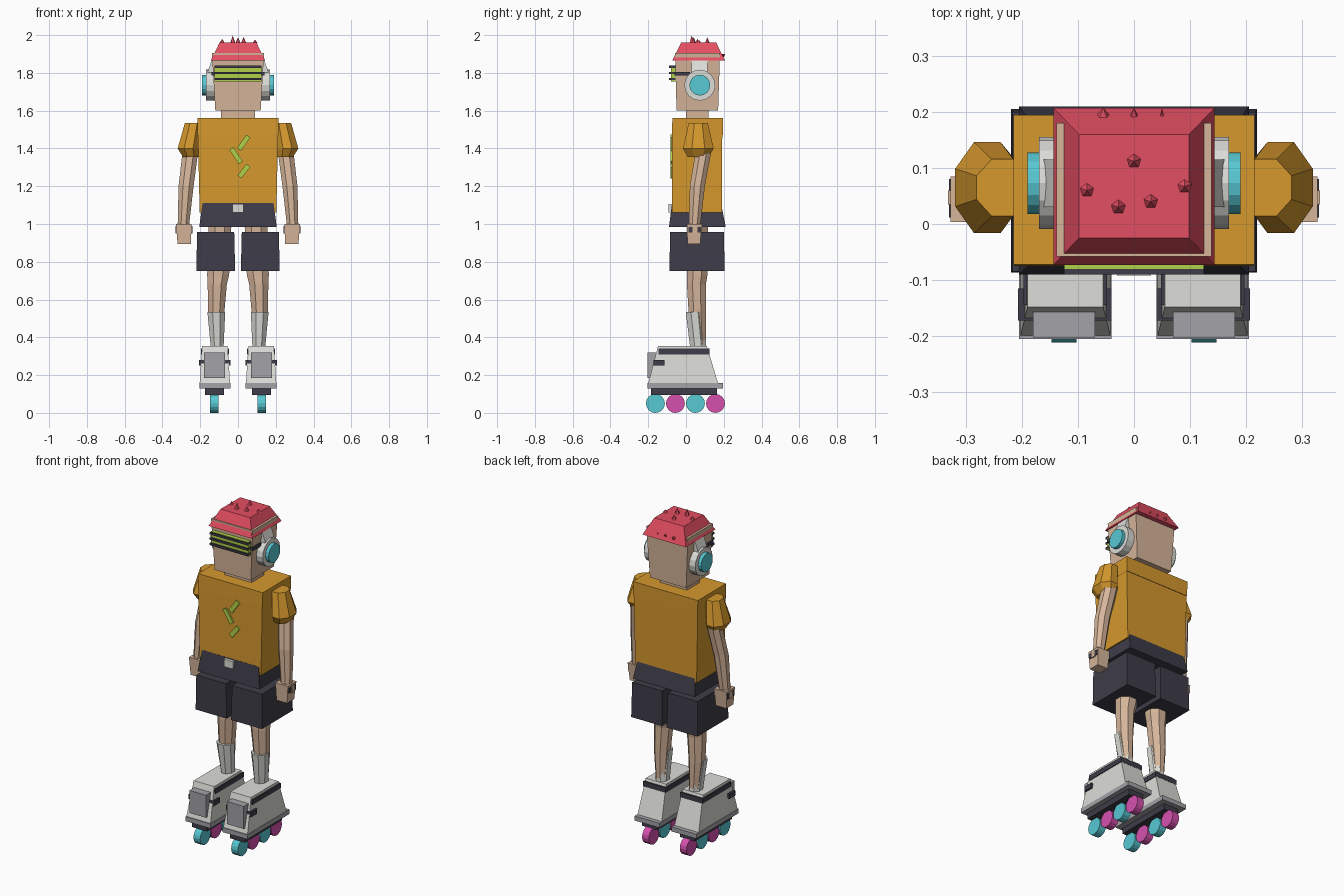
import bpy, bmesh, math
from mathutils import Vector, Matrix

if "Cube" in bpy.data.objects:
    bpy.data.objects.remove(bpy.data.objects["Cube"], do_unlink=True)


def material(name, red, green, blue):
    mat = bpy.data.materials.new(name)
    linear = [((c / 255 + 0.055) / 1.055) ** 2.4 for c in (red, green, blue)] + [1]
    mat.use_nodes = True
    mat.diffuse_color = linear
    mat.node_tree.nodes["Principled BSDF"].inputs["Base Color"].default_value = linear
    return mat


skin = material("skin", 214, 181, 154)
orange = material("shirt orange", 213, 152, 45)
charcoal = material("charcoal", 62, 60, 72)
white = material("off white", 220, 220, 215)
grey = material("mid grey", 163, 163, 168)
red = material("cap red", 228, 78, 98)
lime = material("lime", 176, 208, 72)
teal = material("teal", 87, 200, 212)
magenta = material("magenta", 214, 80, 175)


def finish(bm, name, mat):
    bmesh.ops.recalc_face_normals(bm, faces=bm.faces)
    mesh = bpy.data.meshes.new(name)
    bm.to_mesh(mesh)
    bm.free()
    mesh.materials.append(mat)
    obj = bpy.data.objects.new(name, mesh)
    bpy.context.collection.objects.link(obj)
    return obj


def loft(name, mat, loops):
    """Skin a closed solid through matching loops of points."""
    bm = bmesh.new()
    rows = [[bm.verts.new(p) for p in loop] for loop in loops]
    n = len(rows[0])
    for low, high in zip(rows, rows[1:]):
        for i in range(n):
            j = (i + 1) % n
            bm.faces.new((low[i], low[j], high[j], high[i]))
    bm.faces.new(rows[0])
    bm.faces.new(rows[-1])
    return finish(bm, name, mat)


def block(name, mat, z, x, y, top_x=None, top_y=None, side=1):
    """Box from ranges; the top may have its own x and y ranges."""
    def rectangle(xs, ys, height):
        return [(side * a, b, height) for a, b in
                ((xs[0], ys[0]), (xs[1], ys[0]), (xs[1], ys[1]), (xs[0], ys[1]))]
    return loft(name, mat, [rectangle(x, y, z[0]), rectangle(top_x or x, top_y or y, z[1])])


def limb(name, mat, rings, side, sides=8):
    """Faceted tube; each ring is x, y, z, x radius, y radius."""
    angles = [math.tau * (i + 0.5) / sides for i in range(sides)]
    return loft(name, mat, [[(side * (x + rx * math.cos(a)), y + ry * math.sin(a), z)
                             for a in angles] for x, y, z, rx, ry in rings])


def disc(name, mat, x, y, z, radius, width):
    """Cylinder lying along the x axis."""
    bm = bmesh.new()
    bmesh.ops.create_cone(bm, cap_ends=True, segments=16, radius1=radius, radius2=radius,
                          depth=width, matrix=Matrix.Translation((x, y, z))
                          @ Matrix.Rotation(math.pi / 2, 4, "Y"))
    return finish(bm, name, mat)


def spike(name, x, y, z, radius, height, tilt=0):
    bm = bmesh.new()
    bmesh.ops.create_cone(bm, cap_ends=True, segments=5, radius1=radius, radius2=0,
                          depth=height, matrix=Matrix.Translation((x, y, z))
                          @ Matrix.Rotation(tilt, 4, "X")
                          @ Matrix.Translation((0, 0, height / 2)))
    return finish(bm, name, red)


def both(half):
    return (-half, half)


# Head and neck
block("neck", skin, (1.53, 1.62), both(.09), (0, .12))
block("head", skin, (1.6, 1.905), both(.12), (-.05, .17), both(.138), (-.058, .18))

# Cap with spikes
block("cap", red, (1.865, 1.96), both(.144), (-.073, .207), both(.098), (-.025, .16))
for i, (x, y, height) in enumerate([(0, .112, .03), (-.084, .06, .022), (-.028, .03, .04),
                                    (.03, .04, .032), (.09, .067, .018)]):
    spike(f"cap_spike_{i}", x, y, 1.958, .014, height)
for i, (x, radius) in enumerate([(-.055, .014), (0, .009), (.05, .004)]):
    spike(f"back_spike_{i}", x, .19, 1.89, radius, .02, -1.1)

# Visor with dark bars
block("visor", lime, (1.755, 1.84), both(.124), (-.08, -.05))
for i, z in enumerate((1.768, 1.8, 1.832)):
    block(f"visor_bar_{i}", charcoal, (z - .006, z + .006), both(.125), (-.09, -.05))

# Shirt, buckle and zigzag emblem
block("shirt_body", orange, (1.06, 1.47), both(.203), (-.073, .19), both(.212), (-.073, .192))
block("shirt_shoulders", orange, (1.47, 1.56), both(.213), (-.075, .195), both(.215), (-.072, .195))
block("buckle", white, (1.06, 1.105), both(.03), (-.092, -.07))
zigzag = [((.005, 1.395), (.055, 1.465)), ((-.035, 1.4), (.015, 1.325)), ((.008, 1.25), (.055, 1.31))]
for i, (start, end) in enumerate(zigzag):
    a, b = Vector(start), Vector(end)
    across = (b - a).orthogonal().normalized() * .013
    outline = [a + across, b + across, b - across, a - across]
    loft(f"emblem_bar_{i}", lime, [[(p.x, y, p.y) for p in outline] for y in (-.082, -.07)])

# Shorts waist
block("shorts_waist", charcoal, (.985, 1.11), both(.205), (-.09, .21), both(.188), (-.074, .185))

for side, label in ((1, "left"), (-1, "right")):
    # Headphones and visor arm
    disc(f"{label}_ear_cup", white, side * .145, .073, 1.735, .082, .05)
    disc(f"{label}_ear_disc", teal, side * .175, .073, 1.735, .055, .03)
    block(f"{label}_headband", white, (1.78, 1.875), (.1, .17), (.03, .115), (.1, .136), side=side)
    block(f"{label}_visor_arm", charcoal, (1.785, 1.805), (.12, .141), (-.06, .02), side=side)

    # Sleeve, arm, wristband and hand
    limb(f"{label}_sleeve", orange, [(.25, .065, 1.355, .045, .06), (.262, .065, 1.4, .062, .088),
                                     (.235, .065, 1.535, .05, .055)], side)
    limb(f"{label}_arm", skin, [(.29, .045, .98, .032, .032), (.275, .06, 1.2, .043, .043),
                                (.25, .095, 1.4, .045, .045)], side)
    block(f"{label}_hand", skin, (.895, 1), (.25, .32), (.008, .075), (.245, .328), (.004, .085), side=side)
    block(f"{label}_wristband", charcoal, (.955, .985), (.242, .33), (.012, .08), side=side)
    block(f"{label}_wristband_face", skin, (.95, .99), (.24, .332), (.035, .06), side=side)

    # Shorts leg, leg and sock
    block(f"{label}_shorts_leg", charcoal, (.75, .957), (.015, .22), (-.087, .205),
          (.02, .217), (-.085, .2), side=side)
    limb(f"{label}_leg", skin, [(.11, .075, .34, .03, .032), (.115, .06, .53, .046, .05),
                                (.11, .055, .68, .055, .054), (.105, .06, .73, .063, .058),
                                (.095, .06, 1, .065, .06)], side)
    limb(f"{label}_sock", white, [(.11, .065, .34, .036, .046), (.115, .045, .535, .051, .05)], side)

    # Skate boot
    block(f"{label}_boot", white, (.155, .355), (.042, .203), (-.2, .17),
          (.055, .19), (-.148, .11), side=side)
    block(f"{label}_boot_cuff", charcoal, (.31, .34), (.048, .197), (-.145, .124), side=side)
    block(f"{label}_toe_strap", charcoal, (.25, .28), (.04, .207), (-.172, -.115), side=side)
    block(f"{label}_toe_plate", grey, (.185, .32), (.07, .18), (-.203, -.15), side=side)
    block(f"{label}_sole", grey, (.13, .157), (.04, .205), (-.205, .195), side=side)
    block(f"{label}_wheel_frame", charcoal, (.095, .13), (.075, .175), (-.185, .165), side=side)

    # Inline wheels
    for i, y in enumerate((-.162, -.056, .05, .156)):
        disc(f"{label}_wheel_{i}", magenta if i % 2 else teal, side * .125, y, .05, .05, .044)
